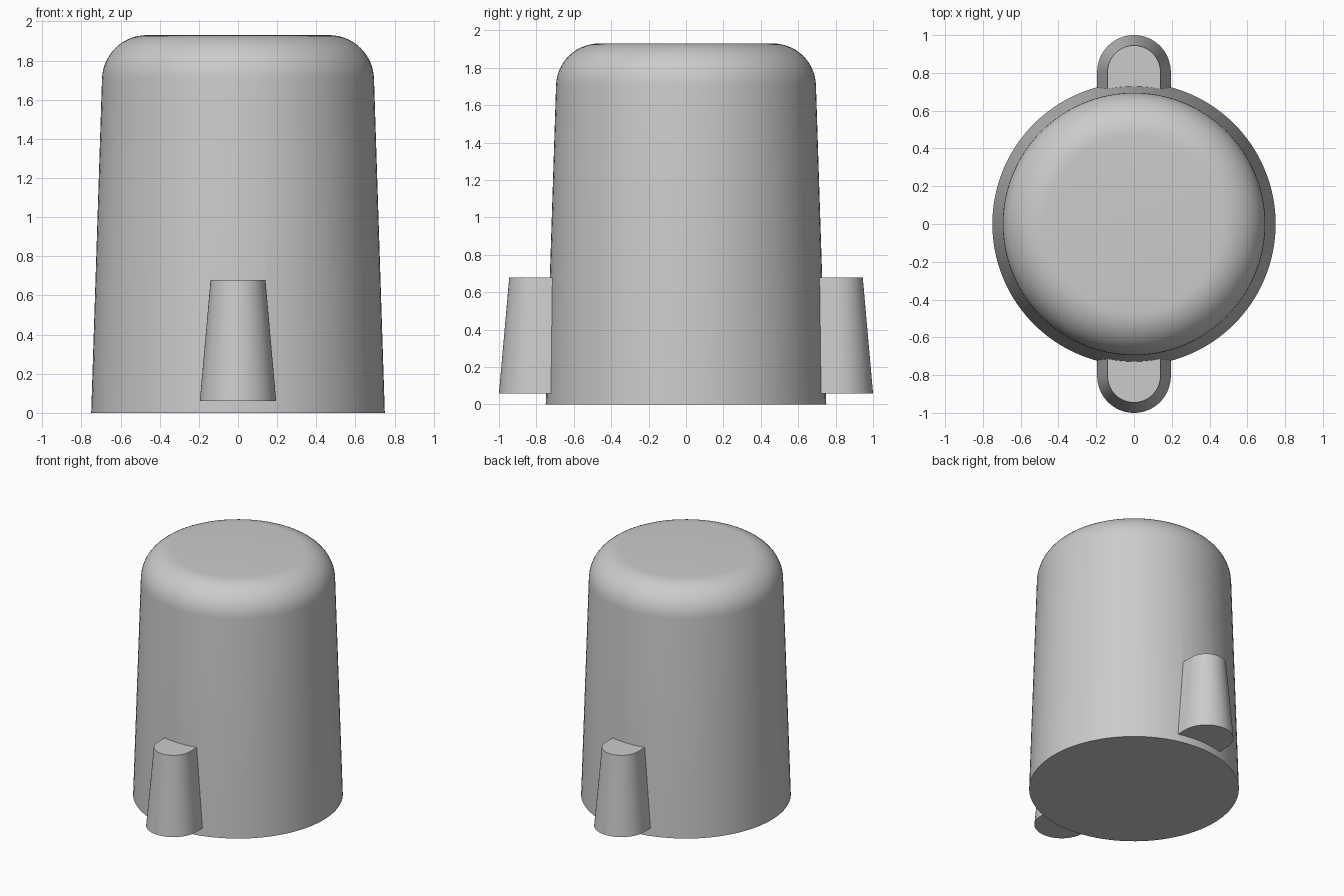
import bpy, bmesh, math

cube = bpy.data.objects.get("Cube")
if cube:
    bpy.data.objects.remove(cube, do_unlink=True)

grey = bpy.data.materials.new("plain grey")
grey.use_nodes = True
colour = (0.6, 0.6, 0.6, 1)
grey.diffuse_color = colour
grey.node_tree.nodes["Principled BSDF"].inputs["Base Color"].default_value = colour


def loft(name, rings):
    """Solid skinned through equal-length rings, capped at both ends."""
    bm = bmesh.new()
    loops = [[bm.verts.new(p) for p in ring] for ring in rings]
    n = len(loops[0])
    for low, high in zip(loops, loops[1:]):
        for i in range(n):
            j = (i + 1) % n
            bm.faces.new((low[i], low[j], high[j], high[i]))
    bm.faces.new(loops[0][::-1])
    bm.faces.new(loops[-1])
    bmesh.ops.recalc_face_normals(bm, faces=bm.faces)
    mesh = bpy.data.meshes.new(name)
    bm.to_mesh(mesh)
    bm.free()
    mesh.materials.append(grey)
    ob = bpy.data.objects.new(name, mesh)
    bpy.context.collection.objects.link(ob)
    return ob


def circle(r, z, n=96):
    return [(r * math.cos(math.tau * i / n), r * math.sin(math.tau * i / n), z)
            for i in range(n)]


def tongue(r, z, side, n=32):
    """Half-round outline running back into the body."""
    arc = [(r * math.cos(math.pi * i / n), side * (0.805 + r * math.sin(math.pi * i / n)), z)
           for i in range(n + 1)]
    return arc + [(-r, side * 0.5, z), (r, side * 0.5, z)]


# Tapered body with a rounded top edge
fillet, centre_r, centre_z = 0.23, 0.465, 1.70
tilt = math.radians(1.85)
steps = 14
rings = [circle(0.75, 0)]
for k in range(steps + 1):
    a = tilt + (math.pi / 2 - tilt) * k / steps
    rings.append(circle(centre_r + fillet * math.cos(a), centre_z + fillet * math.sin(a)))
body = loft("body", rings)

# Tapered side lugs, merged into the body
for name, side in (("front_lug", -1), ("back_lug", 1)):
    lug = loft(name, [tongue(0.195, 0.06, side), tongue(0.14, 0.68, side)])
    union = body.modifiers.new(name, "BOOLEAN")
    union.operation = "UNION"
    union.solver = "EXACT"
    union.object = lug
    bpy.context.view_layer.objects.active = body
    bpy.ops.object.modifier_apply(modifier=union.name)
    bpy.data.objects.remove(lug, do_unlink=True)

bpy.ops.object.select_all(action="DESELECT")
body.select_set(True)
bpy.context.view_layer.objects.active = body
bpy.ops.object.shade_smooth_by_angle(angle=math.radians(30))
